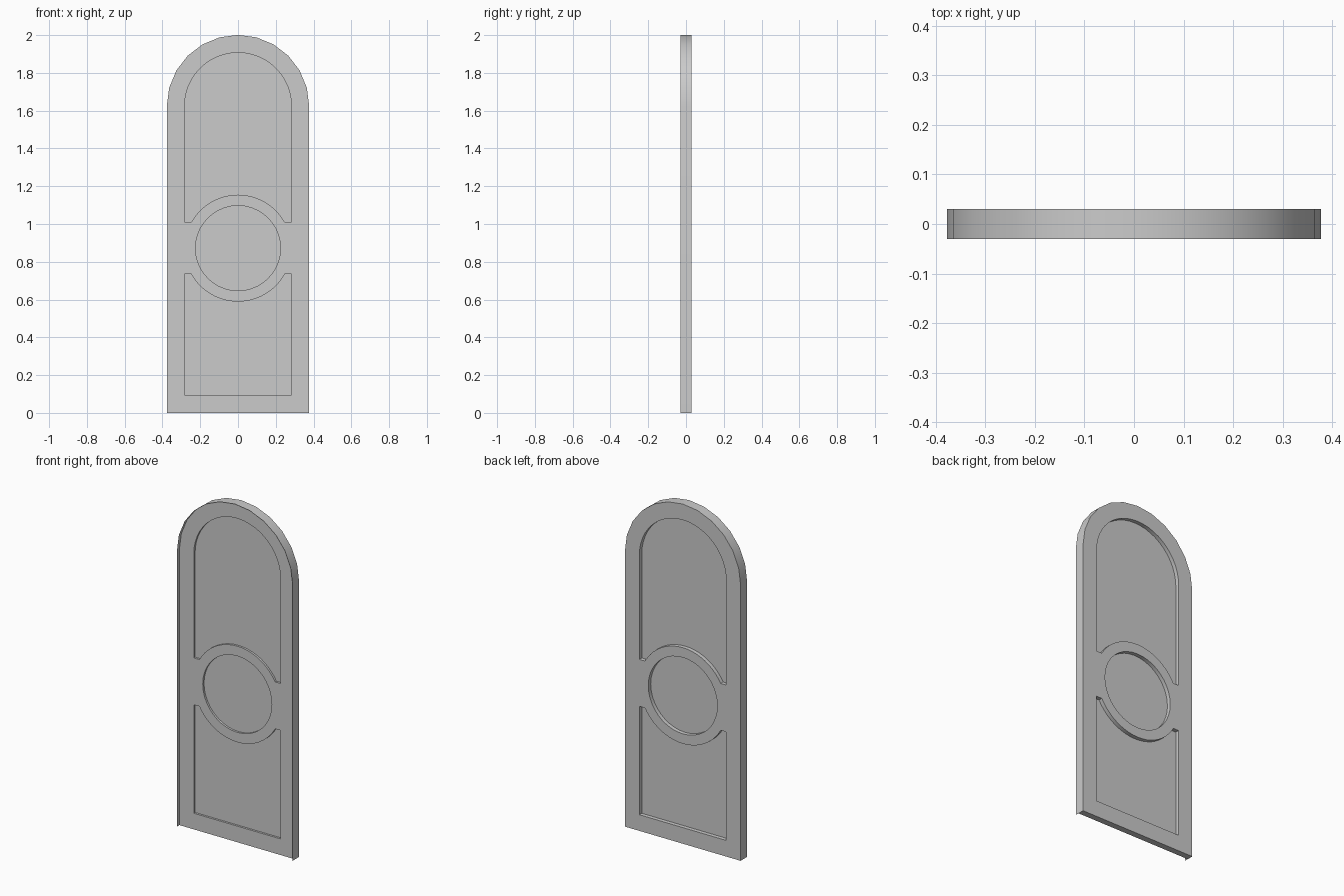
import bpy, bmesh
from math import sin, cos, pi, asin

if "Cube" in bpy.data.objects:
    bpy.data.objects.remove(bpy.data.objects["Cube"])

HALF_W, SPRING = 0.377, 1.624      # outer half width, height where the arch starts
PANEL_W = 0.283                    # panel half width, also the ring's outer radius
RING_Z, RING_IN = 0.872, 0.225     # medallion centre height and radius
NOTCH = 0.138                      # panel ends this far above / below the ring centre
BACK, FACE, LIP = 0.03, -0.007, -0.03   # depth of back face, front face, front lip


def arc(cz, r, a0, a1, n):
    return [(r * cos(a0 + (a1 - a0) * i / n), cz + r * sin(a0 + (a1 - a0) * i / n))
            for i in range(n + 1)]


def smooth(ob):
    bpy.ops.object.select_all(action='DESELECT')
    ob.select_set(True)
    bpy.context.view_layer.objects.active = ob
    bpy.ops.object.shade_smooth_by_angle()


def plate(name, outlines, y0, y1):
    """Upright filled plate from closed outlines; inner outlines become holes."""
    cu = bpy.data.curves.new(name, 'CURVE')
    cu.dimensions, cu.fill_mode = '2D', 'BOTH'
    cu.extrude = (y1 - y0) / 2
    for pts in outlines:
        sp = cu.splines.new('POLY')
        sp.points.add(len(pts) - 1)
        for p, (x, z) in zip(sp.points, pts):
            p.co = (x, z, 0, 1)
        sp.use_cyclic_u = True
    ob = bpy.data.objects.new(name, cu)
    bpy.context.collection.objects.link(ob)
    ob.rotation_euler.x = pi / 2
    ob.location.y = (y0 + y1) / 2
    bpy.ops.object.select_all(action='DESELECT')
    ob.select_set(True)
    bpy.context.view_layer.objects.active = ob
    bpy.ops.object.convert(target='MESH')
    ob = bpy.context.view_layer.objects.active
    # weld caps to sides
    bm = bmesh.new()
    bm.from_mesh(ob.data)
    bmesh.ops.remove_doubles(bm, verts=bm.verts, dist=1e-5)
    bmesh.ops.recalc_face_normals(bm, faces=bm.faces)
    bm.to_mesh(ob.data)
    bm.free()
    smooth(ob)
    return ob


# Outlines
side = [(HALF_W, 0)] + arc(SPRING, HALF_W, 0, pi, 12) + [(-HALF_W, 0)]
t = asin(NOTCH / PANEL_W)
upper = (arc(SPRING, PANEL_W, 0, pi, 24) + [(-PANEL_W, RING_Z + NOTCH)]
         + arc(RING_Z, PANEL_W, pi - t, t, 20) + [(PANEL_W, RING_Z + NOTCH)])
lower = ([(PANEL_W, 0.095), (PANEL_W, RING_Z - NOTCH)]
         + arc(RING_Z, PANEL_W, -t, t - pi, 20)
         + [(-PANEL_W, RING_Z - NOTCH), (-PANEL_W, 0.095)])
disc = arc(RING_Z, RING_IN, 0, 2 * pi, 40)[:-1]

# Frame with three openings, and thin panels set into them
plate("door_frame", [side, upper, lower, disc], FACE, BACK)
for name, outline in (("upper_panel", upper), ("lower_panel", lower), ("round_panel", disc)):
    plate(name, [outline], 0.005, 0.007)

# Thin edge lip standing forward of the frame on the sides and arch
bm = bmesh.new()
rows = [[bm.verts.new((x, y, z)) for x, z in side] for y in (LIP, FACE)]
for i in range(len(side) - 1):
    bm.faces.new((rows[0][i], rows[1][i], rows[1][i + 1], rows[0][i + 1]))
me = bpy.data.meshes.new("edge_lip")
bm.to_mesh(me)
bm.free()
lip = bpy.data.objects.new("edge_lip", me)
bpy.context.collection.objects.link(lip)
smooth(lip)
